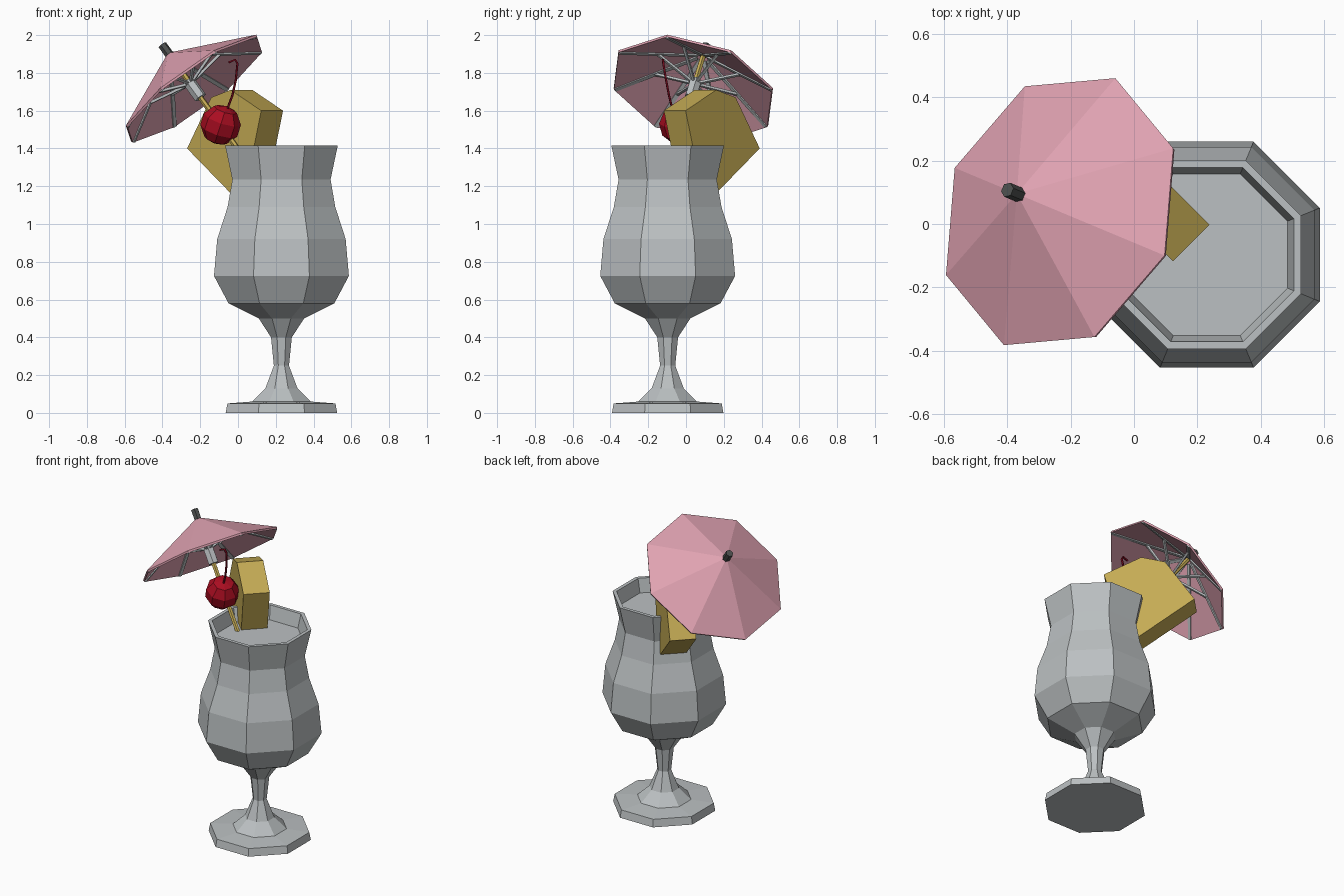
import bpy, bmesh, math
from mathutils import Vector, Matrix

if "Cube" in bpy.data.objects:
    bpy.data.objects.remove(bpy.data.objects["Cube"])


def material(name, rgb):
    m = bpy.data.materials.new(name)
    m.diffuse_color = (*rgb, 1)
    m.use_nodes = True
    m.node_tree.nodes["Principled BSDF"].inputs["Base Color"].default_value = m.diffuse_color
    return m


GREY = material("glass grey", (0.50, 0.53, 0.54))
PINK = material("paper pink", (0.74, 0.36, 0.44))
YELLOW = material("pineapple yellow", (0.56, 0.41, 0.09))
RED = material("cherry red", (0.40, 0.004, 0.015))
STEM = material("stem dark red", (0.17, 0.003, 0.012))
DARK = material("tip dark grey", (0.075, 0.08, 0.078))


def add_object(name, bm, mat, matrix=None):
    bmesh.ops.recalc_face_normals(bm, faces=bm.faces)
    mesh = bpy.data.meshes.new(name)
    bm.to_mesh(mesh)
    bm.free()
    mesh.materials.append(mat)
    ob = bpy.data.objects.new(name, mesh)
    if matrix:
        ob.matrix_world = matrix
    bpy.context.collection.objects.link(ob)
    return ob


def lathe(name, profile, sides, mat, matrix=None, phase=0.0):
    """Revolve (radius, height) points; both ends are capped."""
    bm = bmesh.new()
    rings = [[bm.verts.new((r * math.cos(phase + i * math.tau / sides),
                            r * math.sin(phase + i * math.tau / sides), z))
              for i in range(sides)] for r, z in profile]
    for a, b in zip(rings, rings[1:]):
        for i in range(sides):
            j = (i + 1) % sides
            bm.faces.new((a[i], a[j], b[j], b[i]))
    bm.faces.new(rings[0])
    bm.faces.new(rings[-1])
    return add_object(name, bm, mat, matrix)


def bar(name, start, end, width, depth, mat, matrix):
    """Box bar between two points lying in a plane through the local z axis."""
    s, e = Vector(start), Vector(end)
    d = (e - s).normalized()
    side = Vector((0, 0, 1)).cross(d).normalized()
    up = d.cross(side)
    rot = Matrix((d, side, up)).transposed().to_4x4()
    bm = bmesh.new()
    bmesh.ops.create_cube(bm, size=1, matrix=Matrix.Translation((s + e) / 2) @ rot
                          @ Matrix.Diagonal(((e - s).length, width, depth, 1)))
    return add_object(name, bm, mat, matrix)


# Eight-sided footed glass; widths are centre-to-flat distances
K = 1 / math.cos(math.pi / 8)
profile = [(0.295, 0), (0.286, 0.05), (0.155, 0.06), (0.085, 0.13), (0.04, 0.25),
           (0.055, 0.40), (0.12, 0.50), (0.28, 0.58), (0.357, 0.725), (0.34, 0.92),
           (0.285, 1.09), (0.26, 1.235), (0.298, 1.415), (0.275, 1.415), (0.255, 1.325)]
lathe("glass_with_drink", [(w * K, z) for w, z in profile], 8, GREY,
      Matrix.Translation((0.23, -0.097, 0)), math.pi / 8)

# Pineapple wedge: outline in (along, height), slab set at 45 degrees on the rim
outline = [(-0.027, 1.10), (0.385, 1.40), (0.205, 1.67), (0.06, 1.71), (-0.17, 1.60)]
along, across = Vector((-1, 1, 0)).normalized(), Vector((1, 1, 0)).normalized()
bm = bmesh.new()
near, far = [[bm.verts.new(along * u + across * t + Vector((0, 0, z)))
              for u, z in outline] for t in (0.004, 0.167)]
bm.faces.new(near)
bm.faces.new(far)
for i in range(5):
    j = (i + 1) % 5
    bm.faces.new((near[i], near[j], far[j], far[i]))
add_object("pineapple_wedge", bm, YELLOW)

# Cherry
bm = bmesh.new()
bmesh.ops.create_uvsphere(bm, u_segments=8, v_segments=5, radius=0.108)
add_object("cherry", bm, RED, Matrix.Translation((-0.092, -0.035, 1.525))
           @ Matrix.Rotation(math.radians(18), 4, 'Y')
           @ Matrix.Rotation(math.radians(15), 4, 'X'))

# Hooked cherry stem
curve = bpy.data.curves.new("cherry_stem", 'CURVE')
curve.dimensions = '3D'
curve.bevel_depth = 0.007
curve.bevel_resolution = 0
curve.use_fill_caps = True
path = [(-0.06, -0.07, 1.60), (-0.03, -0.09, 1.68), (-0.012, -0.105, 1.76),
        (-0.003, -0.12, 1.85), (-0.015, -0.122, 1.87), (-0.05, -0.12, 1.855)]
spline = curve.splines.new('POLY')
spline.points.add(len(path) - 1)
for p, co in zip(spline.points, path):
    p.co = (*co, 1)
curve.materials.append(STEM)
bpy.context.collection.objects.link(bpy.data.objects.new("cherry_stem", curve))

# Umbrella frame: local z is the stick, origin at the centre of the canopy rim
axis = Vector((-0.57, 0.238, 0.786)).normalized()
e1 = Vector((0.385, 0.922, 0))
e1 = (e1 - axis * e1.dot(axis)).normalized()
e2 = axis.cross(e1)
FRAME = (Matrix.Translation((-0.235, 0.039, 1.72))
         @ Matrix((e1, e2, axis)).transposed().to_4x4())
R, H = 0.457, 0.235

# Thin canopy shell
lathe("umbrella_canopy", [(0.004, H - 0.012), (R - 0.004, -0.012), (R, 0), (0.004, H)],
      8, PINK, FRAME)

# Ribs under the canopy folds and struts to the runner
for i in range(8):
    c, s = math.cos(i * math.pi / 4), math.sin(i * math.pi / 4)

    def at(r, drop):
        return (r * c, r * s, H * (1 - r / R) - drop)

    bar(f"umbrella_rib_{i + 1}", at(0.03, 0.016), at(R - 0.01, 0.016), 0.022, 0.012,
        GREY, FRAME)
    bar(f"umbrella_strut_{i + 1}", (0.025 * c, 0.025 * s, 0.035), at(0.24, 0.02),
        0.014, 0.014, GREY, FRAME)

# Stick, runner and tip
lathe("umbrella_stick", [(0.015, -0.56), (0.015, H)], 6, YELLOW, FRAME)
lathe("umbrella_runner", [(0.034, -0.065), (0.034, 0.05)], 6, GREY, FRAME)
lathe("umbrella_tip", [(0.024, H - 0.02), (0.024, H + 0.055)], 6, DARK, FRAME)
